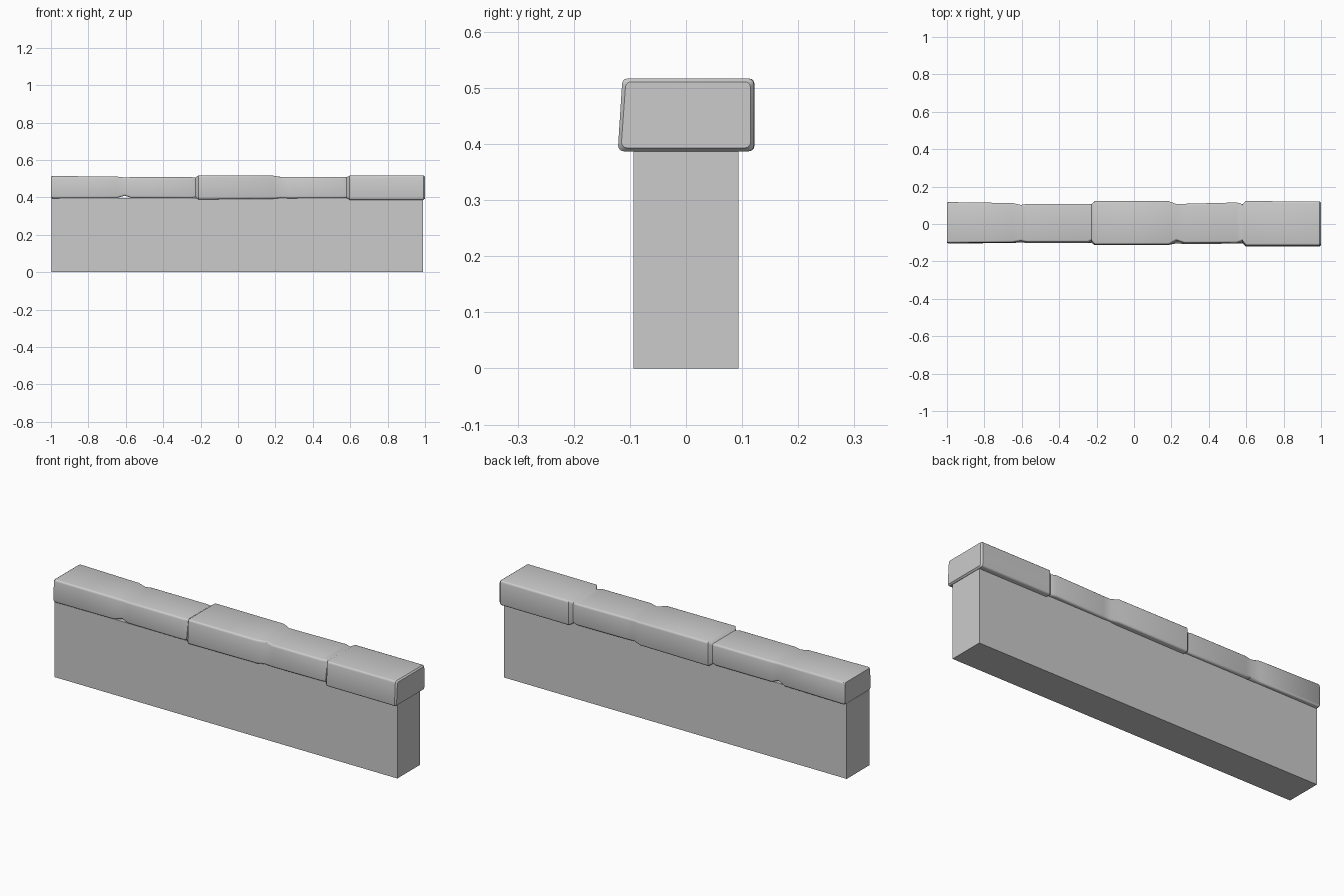
import bpy, bmesh, math

cube = bpy.data.objects.get("Cube")
if cube:
    bpy.data.objects.remove(cube, do_unlink=True)

stone = bpy.data.materials.new("stone_grey")
stone.use_nodes = True
colour = (0.6, 0.6, 0.6, 1)
stone.diffuse_color = colour
stone.node_tree.nodes["Principled BSDF"].inputs["Base Color"].default_value = colour


def finish(name, bm):
    bmesh.ops.recalc_face_normals(bm, faces=bm.faces)
    mesh = bpy.data.meshes.new(name)
    bm.to_mesh(mesh)
    bm.free()
    mesh.materials.append(stone)
    obj = bpy.data.objects.new(name, mesh)
    bpy.context.collection.objects.link(obj)
    return obj


def section(front, back, low, high, lean, radius):
    """Rounded rectangle in y and z whose front leans back towards the top."""
    points = []
    corners = [(back, low, -90), (back, high, 0), (front + lean, high, 90), (front, low, 180)]
    mid_y, mid_z = (front + back) / 2, (low + high) / 2
    for y, z, start in corners:
        cy = y + math.copysign(radius, mid_y - y)
        cz = z + math.copysign(radius, mid_z - z)
        for step in range(4):
            a = math.radians(start + 30 * step)
            points.append((cy + radius * math.cos(a), cz + radius * math.sin(a)))
    return points


# Plain wall body
bm = bmesh.new()
bmesh.ops.create_cube(bm, size=1)
for v in bm.verts:
    v.co = (v.co.x * 1.988 - 0.004, v.co.y * 0.188, (v.co.z + 0.5) * 0.396)
finish("wall_body", bm)

# Coping stones: x, front, back, bottom, top, lean of the front face
stations = [
    (-1.0, -0.100, 0.113, 0.399, 0.510, 0.003),
    (-0.993, -0.104, 0.117, 0.395, 0.514, 0.003),
    (-0.65, -0.102, 0.112, 0.396, 0.511, 0.004),
    (-0.605, -0.098, 0.102, 0.409, 0.506, 0.008),
    (-0.57, -0.102, 0.108, 0.397, 0.508, 0.005),
    (-0.25, -0.102, 0.108, 0.396, 0.508, 0.005),
    (-0.228, -0.100, 0.106, 0.400, 0.506, 0.013),
    (-0.212, -0.112, 0.122, 0.389, 0.517, 0.003),
    (0.185, -0.112, 0.122, 0.392, 0.516, 0.003),
    (0.225, -0.104, 0.107, 0.396, 0.510, 0.018),
    (0.27, -0.107, 0.108, 0.395, 0.510, 0.005),
    (0.55, -0.105, 0.115, 0.396, 0.510, 0.005),
    (0.58, -0.103, 0.106, 0.397, 0.508, 0.014),
    (0.597, -0.120, 0.122, 0.387, 0.516, 0.006),
    (0.992, -0.121, 0.121, 0.387, 0.517, 0.007),
    (1.0, -0.115, 0.115, 0.393, 0.511, 0.007),
]
bm = bmesh.new()
rings = []
for x, *shape in stations:
    rings.append([bm.verts.new((x, y, z)) for y, z in section(*shape, 0.010)])
for a, b in zip(rings, rings[1:]):
    for i in range(len(a)):
        j = (i + 1) % len(a)
        bm.faces.new((a[i], a[j], b[j], b[i]))
bm.faces.new(rings[0])
bm.faces.new(rings[-1])
coping = finish("coping_stones", bm)

# Smooth the worn stone edges
bpy.ops.object.select_all(action="DESELECT")
coping.select_set(True)
bpy.context.view_layer.objects.active = coping
bpy.ops.object.shade_smooth_by_angle(angle=math.radians(35))
